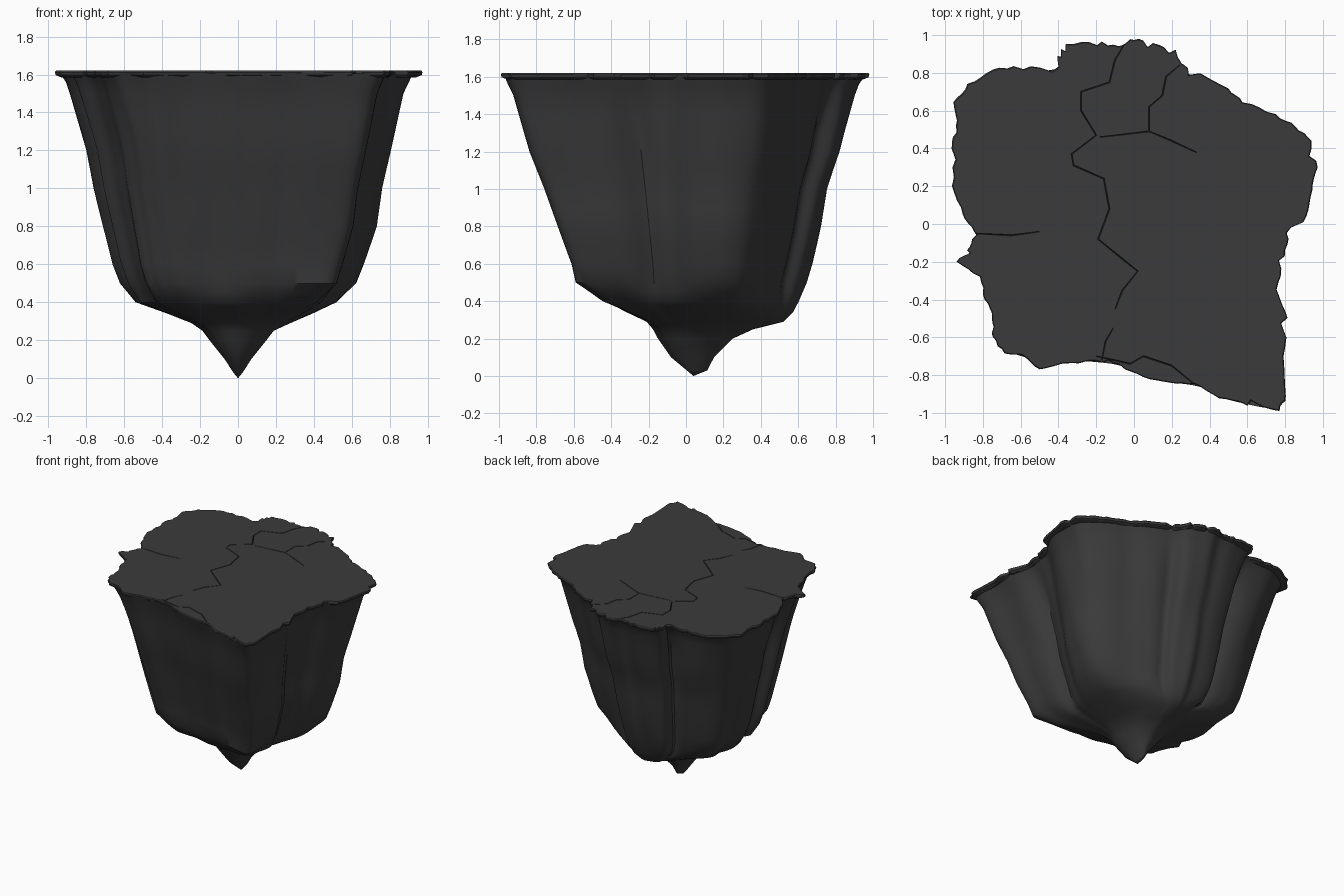
import bpy, bmesh, math, random
from mathutils import Vector, noise

random.seed(4)
scene = bpy.context.scene
if "Cube" in scene.objects:
    bpy.data.objects.remove(scene.objects["Cube"], do_unlink=True)

rock = bpy.data.materials.new("dark rock")
rock.use_nodes = True
rock.diffuse_color = (0.043, 0.043, 0.043, 1)
rock.node_tree.nodes["Principled BSDF"].inputs["Base Color"].default_value = rock.diffuse_color

# Plan of the plateau rim, counter-clockwise from the left-hand side
PLAN = [(.97, .3), (.94, .44), (.86, .52), (.75, .58), (.58, .65), (.5, .72), (.3, .82),
        (.25, .85), (.22, .92), (.1, .96), (0, 1), (-.08, .94), (-.2, .97), (-.36, .95),
        (-.41, .9), (-.4, .83), (-.6, .84), (-.75, .82), (-.88, .74), (-.96, .65),
        (-.94, .52), (-.97, .4), (-.96, .2), (-.91, .05), (-.85, -.04), (-.87, -.12),
        (-.94, -.2), (-.82, -.28), (-.79, -.4), (-.75, -.5), (-.75, -.6), (-.69, -.69),
        (-.6, -.7), (-.5, -.77), (-.38, -.74), (-.2, -.73), (-.08, -.75), (.05, -.82),
        (.2, -.85), (.32, -.85), (.45, -.92), (.6, -.96), (.77, -.99), (.81, -.92),
        (.79, -.7), (.82, -.5), (.76, -.35), (.79, -.2), (.82, -.08), (.92, .04), (.95, .18)]

# Extents of the cliff by height: z, -x, +x, -y, +y
LEVELS = [(1.605, .95, .94, .97, .95), (1.56, .92, .92, .95, .92), (1.5, .9, .89, .92, .9),
          (1.2, .81, .82, .83, .83), (1, .77, .77, .75, .76), (.8, .72, .74, .68, .72),
          (.6, .67, .67, .61, .67), (.5, .63, .63, .59, .64), (.4, .55, .53, .48, .6),
          (.34, .38, .4, .34, .57), (.29, .25, .28, .22, .52), (.25, .19, .19, .18, .36),
          (.2, .15, .15, .15, .25), (.1, .07, .07, .1, .13), (.03, .025, .025, .03, .08)]

# Vertical clefts: position on the rim, width, depth
CLEFTS = [((-.4, .84), .08, .1), ((-.86, -.08), .1, .06), ((.28, .83), .07, .05),
          ((.77, -.3), .08, .05), ((-.7, -.68), .05, .03), ((-.95, .5), .06, .03)]

# Cracks across the plateau
CRACKS = [[(-.04, .97), (-.1, .87), (-.13, .75), (-.28, .7), (-.28, .6), (-.2, .47),
           (-.33, .37), (-.32, .31), (-.16, .24), (-.13, .08), (-.19, -.08), (-.08, -.17),
           (.02, -.25), (-.06, -.35), (-.1, -.45)],
          [(.24, .84), (.17, .78), (.15, .68), (.08, .62), (.08, .49), (-.18, .46)],
          [(.08, .49), (.2, .44), (.33, .38)],
          [(-.11, -.55), (-.15, -.62), (-.17, -.72)],
          [(-.85, -.05), (-.65, -.06), (-.5, -.04)],
          [(-.2, -.7), (-.02, -.74), (.05, -.7), (.2, -.75), (.31, -.84)]]


def finish(name, bm):
    bmesh.ops.recalc_face_normals(bm, faces=bm.faces)
    mesh = bpy.data.meshes.new(name)
    bm.to_mesh(mesh)
    bm.free()
    obj = bpy.data.objects.new(name, mesh)
    scene.collection.objects.link(obj)
    mesh.materials.append(rock)
    return obj


def shade(obj, degrees):
    bpy.ops.object.select_all(action="DESELECT")
    obj.select_set(True)
    bpy.context.view_layer.objects.active = obj
    bpy.ops.object.shade_smooth_by_angle(angle=math.radians(degrees))


def subdivide(points, parts):
    pts = [Vector((x, y, 0)) for x, y in points]
    return [a.lerp(b, k / parts) for a, b in zip(pts, pts[1:] + pts[:1]) for k in range(parts)]


def loft(bm, rings):
    """Bridge equal rings of points and return their vertices."""
    rows = [[bm.verts.new(p) for p in ring] for ring in rings]
    for low, high in zip(rows, rows[1:]):
        n = len(low)
        for i in range(n):
            j = (i + 1) % n
            bm.faces.new((low[i], low[j], high[j], high[i]))
    return rows


def level_at(z):
    for a, b in zip(LEVELS, LEVELS[1:]):
        if a[0] >= z >= b[0]:
            t = (a[0] - z) / (a[0] - b[0])
            return [u + (v - u) * t for u, v in zip(a[1:], b[1:])]
    return LEVELS[-1][1:]


# Cliff: the rim plan shrinks downwards and rounds off into the pointed root
def cliff_ring(plan, z):
    left, right, front, back = level_at(z)
    rounding = min(1, max(0, (.5 - z) / .28))
    ring = []
    for p in plan:
        q = p.copy()
        for (cx, cy), width, depth in CLEFTS:
            near = math.exp(-((p.x - cx) ** 2 + (p.y - cy) ** 2) / width ** 2)
            q -= p.normalized() * depth * near * min(1, (1.62 - z) * 3)
        q = q.lerp(p.normalized() * .98, rounding)
        rough = noise.noise(Vector((p.x * 5, p.y * 5, z * 1.3)))
        q *= 1 + .022 * rough * min(1, z * 2)
        q.x *= (right if q.x > 0 else left) / .98
        q.y *= (back if q.y > 0 else front) / .98
        q.y += .04 * max(0, 1 - z / .2)
        ring.append(Vector((q.x, q.y, z)))
    return ring


plan = subdivide(PLAN, 3)
for _ in range(3):
    plan = [(plan[i - 1] + plan[i] * 2 + plan[(i + 1) % len(plan)]) / 4 for i in range(len(plan))]
heights = [level[0] for level in LEVELS] + [1.4, 1.3, 1.1, .9, .7, .45, .37, .15]
heights.sort(reverse=True)
bm = bmesh.new()
rows = loft(bm, [cliff_ring(plan, z) for z in heights])
tip = bm.verts.new((0, .04, 0))
for a, b in zip(rows[-1], rows[-1][1:] + rows[-1][:1]):
    bm.faces.new((a, b, tip))
bm.faces.new(rows[0])
shade(finish("cliff", bm), 35)

# Plateau: a thin slab with a chipped edge
edge = []
for p in subdivide(PLAN, 4):
    chip = random.uniform(.02, .04) if random.random() < .07 else random.uniform(-.004, .01)
    edge.append(p - p.normalized() * chip)
bm = bmesh.new()
rings = [[Vector((p.x * s, p.y * s, z)) for p in edge]
         for s, z in ((.965, 1.585), (.995, 1.597), (1, 1.612), (.994, 1.62))]
rows = loft(bm, rings)
bm.faces.new(rows[0])
bm.faces.new(rows[-1])
plateau = finish("plateau", bm)


# Cracks are cut from the plateau with narrow tapering wedges
def crack_cutter(points):
    path = [Vector((x, y, 0)) for x, y in points]
    bm = bmesh.new()
    rows = []
    for i, p in enumerate(path):
        along = (path[min(i + 1, len(path) - 1)] - path[max(i - 1, 0)]).normalized()
        side = Vector((-along.y, along.x, 0)) * (.003 if i in (0, len(path) - 1) else .006)
        rows.append([bm.verts.new((v.x, v.y, z)) for v, z in
                     ((p + side, 1.63), (p - side, 1.63), (p, 1.606))])
    for a, b in zip(rows, rows[1:]):
        for i in range(3):
            j = (i + 1) % 3
            bm.faces.new((a[i], a[j], b[j], b[i]))
    bm.faces.new(rows[0])
    bm.faces.new(rows[-1])
    return finish("crack_cutter", bm)


cutters = [crack_cutter(points) for points in CRACKS]
for cutter in cutters:
    cutter.hide_render = True
    cut = plateau.modifiers.new("crack", "BOOLEAN")
    cut.object = cutter
    cut.solver = "EXACT"
    cut.operation = "DIFFERENCE"
depsgraph = bpy.context.evaluated_depsgraph_get()
plateau_mesh = bpy.data.meshes.new_from_object(plateau.evaluated_get(depsgraph))
plateau.modifiers.clear()
plateau.data = plateau_mesh
for cutter in cutters:
    bpy.data.objects.remove(cutter, do_unlink=True)
shade(plateau, 25)
